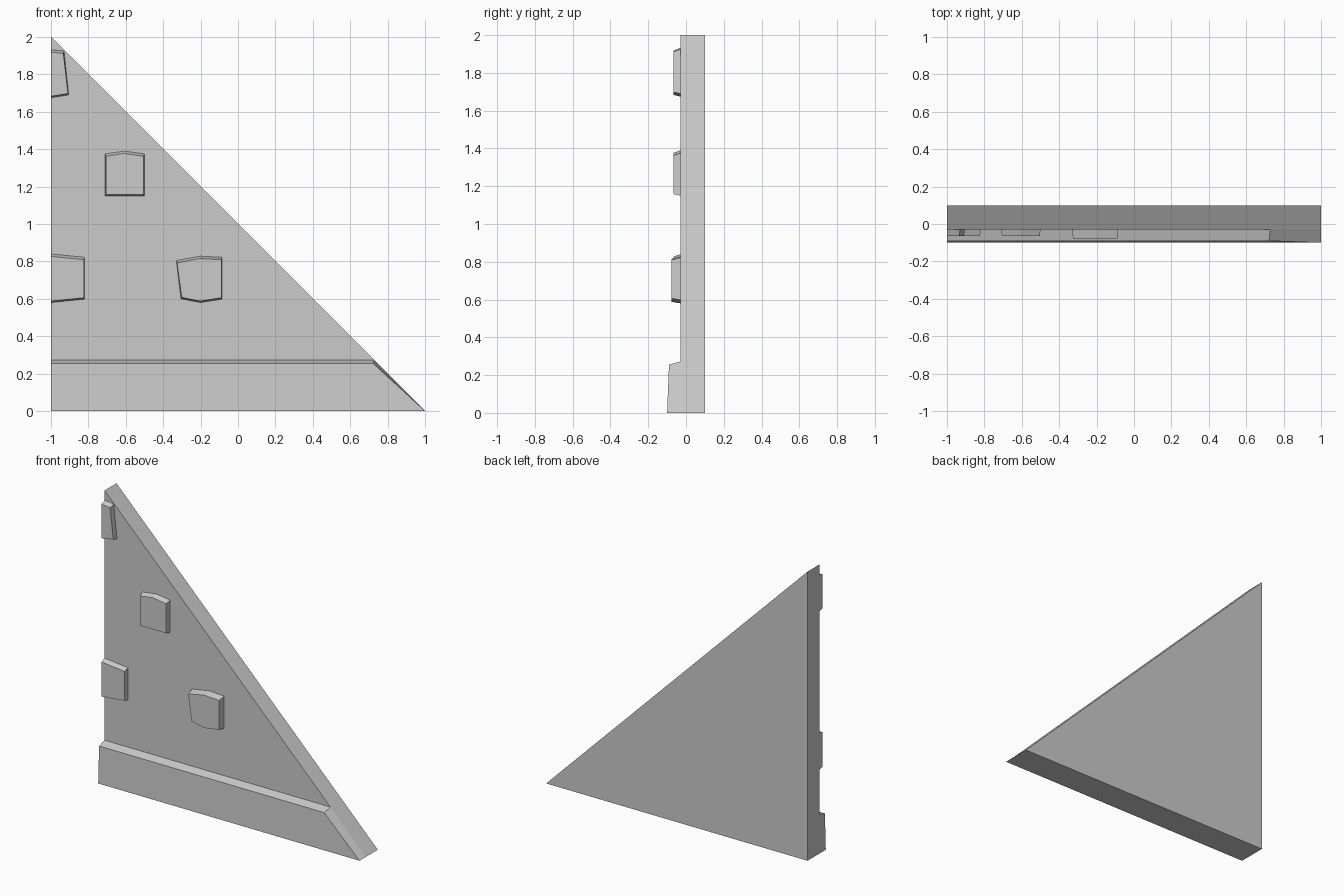
import bpy
import bmesh

cube = bpy.data.objects.get("Cube")
if cube:
    bpy.data.objects.remove(cube, do_unlink=True)

stone_grey = bpy.data.materials.new("stone_grey")
stone_grey.use_nodes = True
GREY = (0.6, 0.6, 0.6, 1)
stone_grey.diffuse_color = GREY
stone_grey.node_tree.nodes["Principled BSDF"].inputs["Base Color"].default_value = GREY


def loft(name, first, second):
    """Join two matching outlines into a closed solid."""
    bm = bmesh.new()
    a = [bm.verts.new(p) for p in first]
    b = [bm.verts.new(p) for p in second]
    bm.faces.new(a)
    bm.faces.new(b)
    for i in range(len(a)):
        j = (i + 1) % len(a)
        bm.faces.new((a[i], a[j], b[j], b[i]))
    bmesh.ops.recalc_face_normals(bm, faces=bm.faces)
    mesh = bpy.data.meshes.new(name)
    bm.to_mesh(mesh)
    bm.free()
    mesh.materials.append(stone_grey)
    obj = bpy.data.objects.new(name, mesh)
    bpy.context.collection.objects.link(obj)
    return obj


WALL_FRONT, WALL_BACK = -0.03, 0.10

# Triangular wall slab
triangle = [(-1, 0), (1, 0), (-1, 2)]
loft("gable_wall", [(x, WALL_FRONT, z) for x, z in triangle],
     [(x, WALL_BACK, z) for x, z in triangle])

# Sloped plinth, cut at the right end along the gable slope
profile = [(WALL_FRONT, 0), (-0.10, 0), (-0.09, 0.255), (WALL_FRONT, 0.272)]
slope_ends = [1, 1, 0.722, 0.728]
loft("plinth", [(-1, y, z) for y, z in profile],
     [(x, y, z) for x, (y, z) in zip(slope_ends, profile)])


# Raised stones with slightly tapered rims
def raised_stone(name, outline, front):
    zs = [z for _, z in outline]
    xs = [x for x, _ in outline]
    mid_z, mid_x = (min(zs) + max(zs)) / 2, (min(xs) + max(xs)) / 2
    face = []
    for x, z in outline:
        inset = 0 if x == -1 else 0.004 if x < mid_x else -0.004
        face.append((x + inset, front, z + (0.008 if z < mid_z else -0.013)))
    loft(name, [(x, WALL_FRONT, z) for x, z in outline], face)


raised_stone("peak_stone", [(-1, 1.675), (-0.905, 1.69), (-0.93, 1.925), (-1, 1.932)], -0.065)
raised_stone("upper_stone", [(-0.71, 1.15), (-0.5, 1.15), (-0.5, 1.375),
                             (-0.605, 1.39), (-0.71, 1.375)], -0.065)
raised_stone("edge_stone", [(-1, 0.58), (-0.82, 0.598), (-0.82, 0.822), (-1, 0.84)], -0.065)
raised_stone("lower_stone", [(-0.33, 0.805), (-0.305, 0.6), (-0.2, 0.58), (-0.085, 0.598),
                             (-0.085, 0.822), (-0.2, 0.828)], -0.078)
